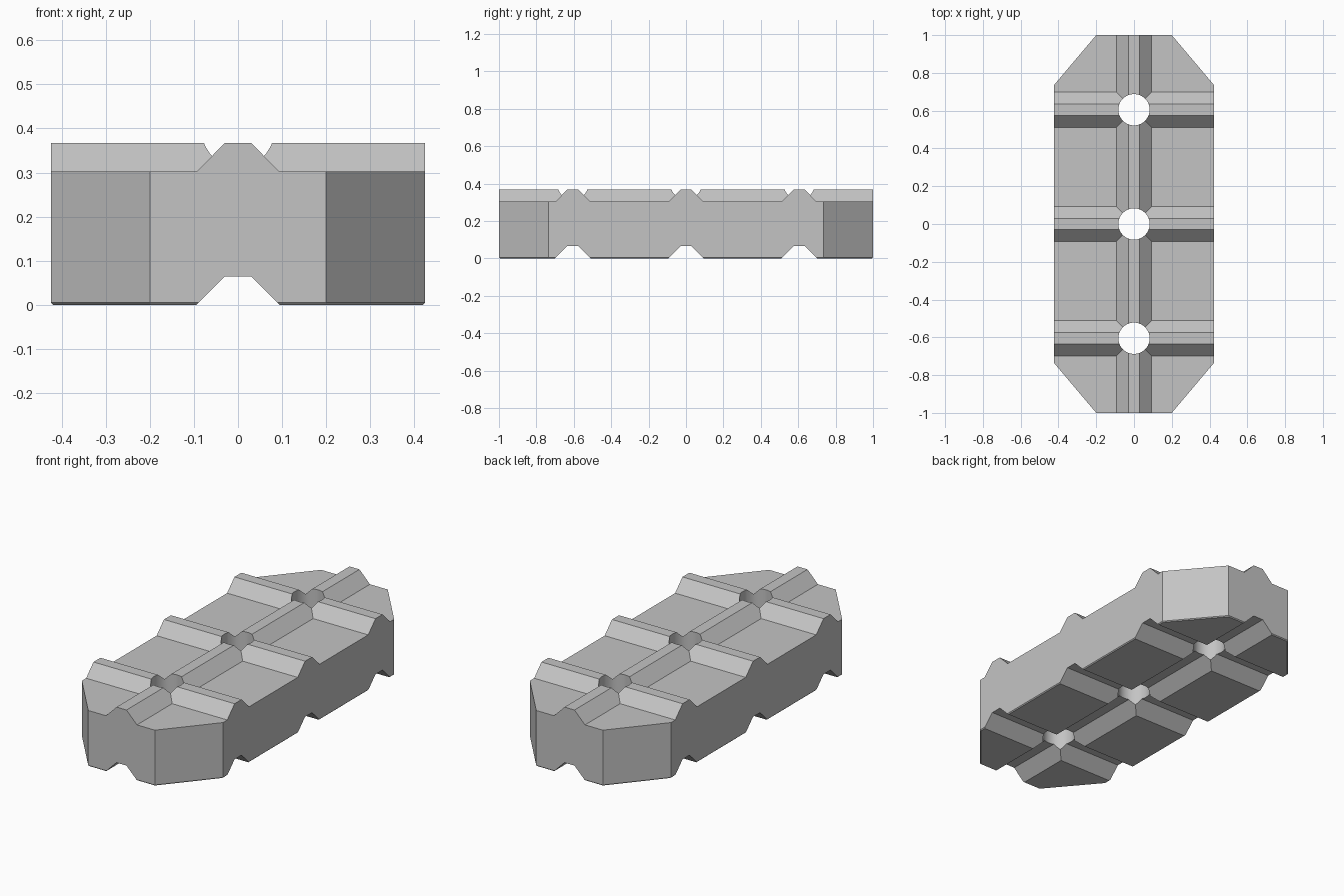
import bpy
import bmesh
import math

if "Cube" in bpy.data.objects:
    bpy.data.objects.remove(bpy.data.objects["Cube"], do_unlink=True)

HALF_W, BASE_TOP, TOP = 0.424, 0.303, 0.367
HOLES = (-0.605, 0.0, 0.605)

grey = bpy.data.materials.new("plain grey")
grey.use_nodes = True
grey.diffuse_color = (0.55, 0.55, 0.55, 1)
grey.node_tree.nodes["Principled BSDF"].inputs["Base Color"].default_value = (0.55, 0.55, 0.55, 1)


def prism(name, outline, depth):
    """Extrude a closed 3D outline along the depth vector."""
    bm = bmesh.new()
    face = bm.faces.new([bm.verts.new(p) for p in outline])
    ext = bmesh.ops.extrude_face_region(bm, geom=[face], use_keep_orig=True)
    moved = [v for v in ext["geom"] if isinstance(v, bmesh.types.BMVert)]
    bmesh.ops.translate(bm, verts=moved, vec=depth)
    bmesh.ops.recalc_face_normals(bm, faces=bm.faces)
    mesh = bpy.data.meshes.new(name)
    bm.to_mesh(mesh)
    bm.free()
    mesh.materials.append(grey)
    obj = bpy.data.objects.new(name, mesh)
    bpy.context.collection.objects.link(obj)
    return obj


def bar(name, low, bottom_half, bottom, top, offset=0.0, along_y=False):
    """Long trapezoid bar with a flat top, running along x or y."""
    profile = [(-bottom_half, low), (bottom_half, low), (bottom_half, bottom),
               (0.03, top), (-0.03, top), (-bottom_half, bottom)]
    if along_y:
        return prism(name, [(a, -1.3, z) for a, z in profile], (0, 2.6, 0))
    return prism(name, [(-0.7, a + offset, z) for a, z in profile], (1.4, 0, 0))


def combine(target, tool, operation):
    mod = target.modifiers.new(operation, "BOOLEAN")
    mod.operation, mod.solver, mod.object = operation, "EXACT", tool
    bpy.context.view_layer.objects.active = target
    bpy.ops.object.modifier_apply(modifier=mod.name)
    bpy.data.objects.remove(tool, do_unlink=True)


# Eight-sided block with a fine chamfer round the underside
corners = [(0.2, -1), (HALF_W, -0.735), (HALF_W, 0.735), (0.2, 1)]
corners += [(-x, y) for x, y in reversed(corners)]
block = prism("paving_block", [(x, y, 0) for x, y in corners], (0, 0, TOP))
bm = bmesh.new()
bm.from_mesh(block.data)
rim = [e for e in bm.edges if all(v.co.z < 0.01 for v in e.verts)]
bmesh.ops.bevel(bm, geom=rim, offset=0.005, segments=1, affect="EDGES")
bm.to_mesh(block.data)
bm.free()

# Slab with raised ridges, trimmed to the outline of the block
core = prism("ridged_core", [(-0.6, -1.2, -0.1), (0.6, -1.2, -0.1),
                             (0.6, 1.2, -0.1), (-0.6, 1.2, -0.1)], (0, 0, BASE_TOP + 0.1))
combine(core, bar("long_ridge", 0.15, 0.093, BASE_TOP, TOP + 0.0, along_y=True), "UNION")
for y in HOLES:
    combine(core, bar("cross_ridge", 0.15, 0.093, BASE_TOP, TOP, y), "UNION")
combine(block, core, "INTERSECT")

# Matching grooves underneath
combine(block, bar("long_groove", -0.1, 0.095, 0, 0.065, along_y=True), "DIFFERENCE")
for y in HOLES:
    combine(block, bar("cross_groove", -0.1, 0.095, 0, 0.065, y), "DIFFERENCE")

# Round holes where the ridges cross
for y in HOLES:
    ring = [(0.083 * math.cos(a), y + 0.083 * math.sin(a), -0.2)
            for a in (math.tau * (i + 0.5) / 32 for i in range(32))]
    combine(block, prism("hole_cutter", ring, (0, 0, 0.8)), "DIFFERENCE")

# Tidy flat faces and smooth only the hole walls
bm = bmesh.new()
bm.from_mesh(block.data)
bmesh.ops.remove_doubles(bm, verts=bm.verts, dist=0.0001)
bmesh.ops.dissolve_limit(bm, angle_limit=math.radians(1), verts=bm.verts, edges=bm.edges)
for f in bm.faces:
    f.material_index = 0
bm.to_mesh(block.data)
bm.free()
block.select_set(True)
bpy.context.view_layer.objects.active = block
bpy.ops.object.shade_smooth_by_angle(angle=math.radians(20))
